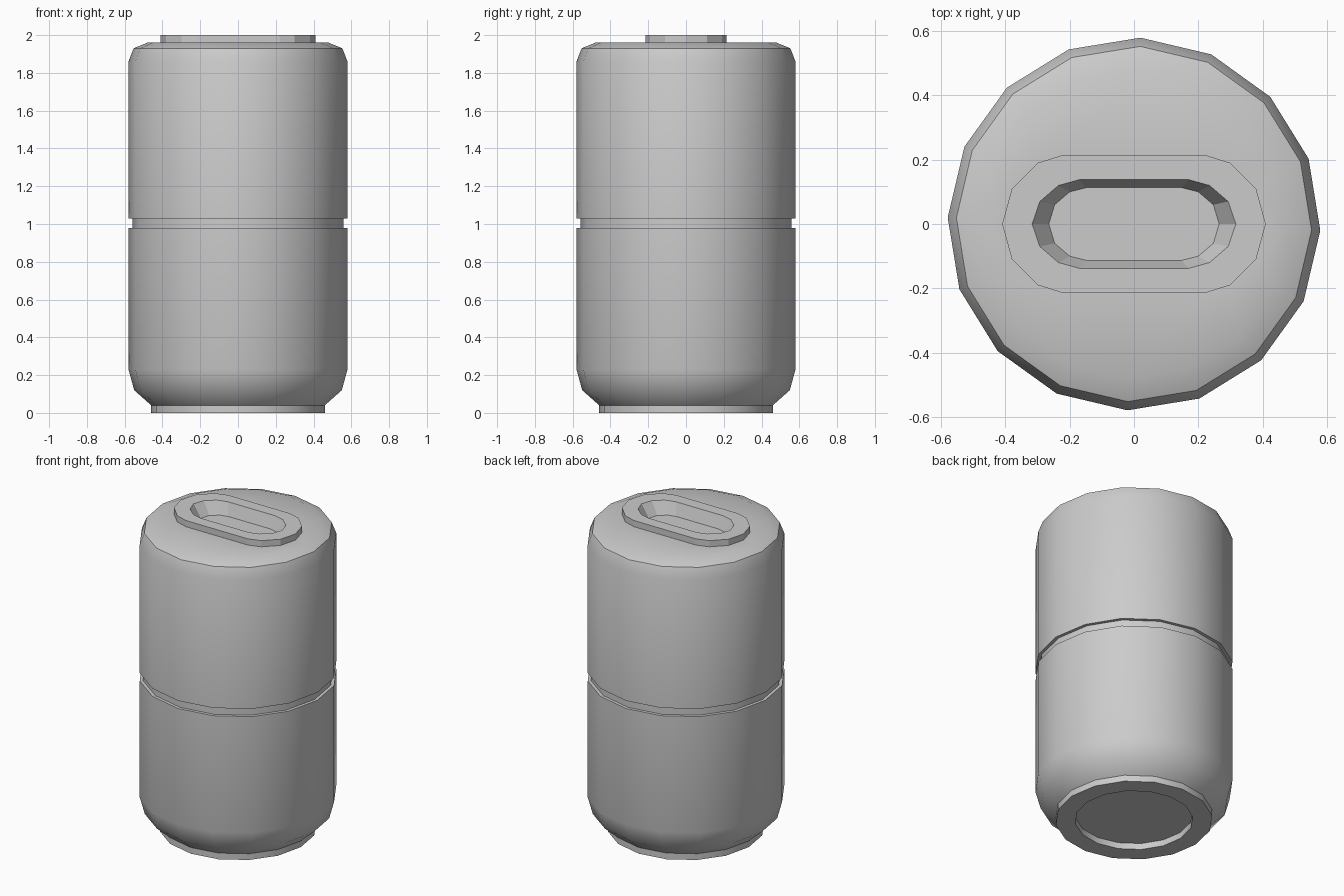
import bpy, bmesh, math

if "Cube" in bpy.data.objects:
    bpy.data.objects.remove(bpy.data.objects["Cube"])

SIDES = 16
TURN = math.radians(-2)


def ring(bm, r, z):
    return [bm.verts.new((r * math.cos(TURN + i * math.tau / SIDES),
                          r * math.sin(TURN + i * math.tau / SIDES), z))
            for i in range(SIDES)]


def oblong(bm, quarter, z):
    """Mirror a quarter outline, from +x to +y, into a closed loop."""
    right = quarter + [(x, -y) for x, y in quarter[:0:-1]]
    n = len(quarter)
    pts = (quarter
           + [(-x, y) for x, y in quarter[::-1]]
           + [(-x, -y) for x, y in quarter[1:]]
           + [(x, -y) for x, y in quarter[:0:-1]])
    return [bm.verts.new((x, y, z)) for x, y in pts]


def skin(bm, loops):
    for a, b in zip(loops, loops[1:]):
        for i in range(len(a)):
            j = (i + 1) % len(a)
            bm.faces.new((a[i], a[j], b[j], b[i]))


def close_edges(bm, loop):
    for i in range(len(loop)):
        pair = (loop[i], loop[(i + 1) % len(loop)])
        yield bm.edges.get(pair) or bm.edges.new(pair)


def finish(bm, name, smooth_angle=None):
    mesh = bpy.data.meshes.new(name)
    bm.to_mesh(mesh)
    bm.free()
    obj = bpy.data.objects.new(name, mesh)
    bpy.context.collection.objects.link(obj)
    if smooth_angle:
        bpy.ops.object.select_all(action='DESELECT')
        obj.select_set(True)
        bpy.context.view_layer.objects.active = obj
        bpy.ops.object.shade_smooth_by_angle(angle=math.radians(smooth_angle))
    return obj


# Oblong outlines of the raised rim and its pocket
OUTER = [(0.41, 0), (0.38, 0.11), (0.30, 0.19), (0.22, 0.215)]
INNER = [(0.317, 0), (0.293, 0.07), (0.235, 0.12), (0.17, 0.138)]
FLOOR = [(0.265, 0), (0.247, 0.06), (0.20, 0.10), (0.148, 0.113)]

# Turned body: recessed underside, foot, rounded base, waist groove, shoulder
profile = [(0.345, 0.04), (0.345, 0), (0.46, 0), (0.46, 0.04),
           (0.55, 0.12), (0.58, 0.23), (0.58, 0.98), (0.56, 0.98),
           (0.56, 1.03), (0.58, 1.03), (0.58, 1.86), (0.553, 1.93),
           (0.48, 1.96)]
bm = bmesh.new()
loops = [ring(bm, r, z) for r, z in profile]
skin(bm, loops)
bm.faces.new(loops[0][::-1])
# Flat top with an oblong opening
opening = oblong(bm, OUTER, 1.96)
edges = list(close_edges(bm, loops[-1])) + list(close_edges(bm, opening))
bmesh.ops.triangle_fill(bm, edges=edges, use_beauty=True, normal=(0, 0, 1))
bmesh.ops.recalc_face_normals(bm, faces=bm.faces)
finish(bm, "body", 40)

# Raised rim around a sunken pocket in the top
bm = bmesh.new()
loops = [oblong(bm, OUTER, 1.96), oblong(bm, OUTER, 2.0),
         oblong(bm, INNER, 2.0), oblong(bm, FLOOR, 1.92)]
skin(bm, loops)
bm.faces.new(loops[-1])
finish(bm, "top_rim")
